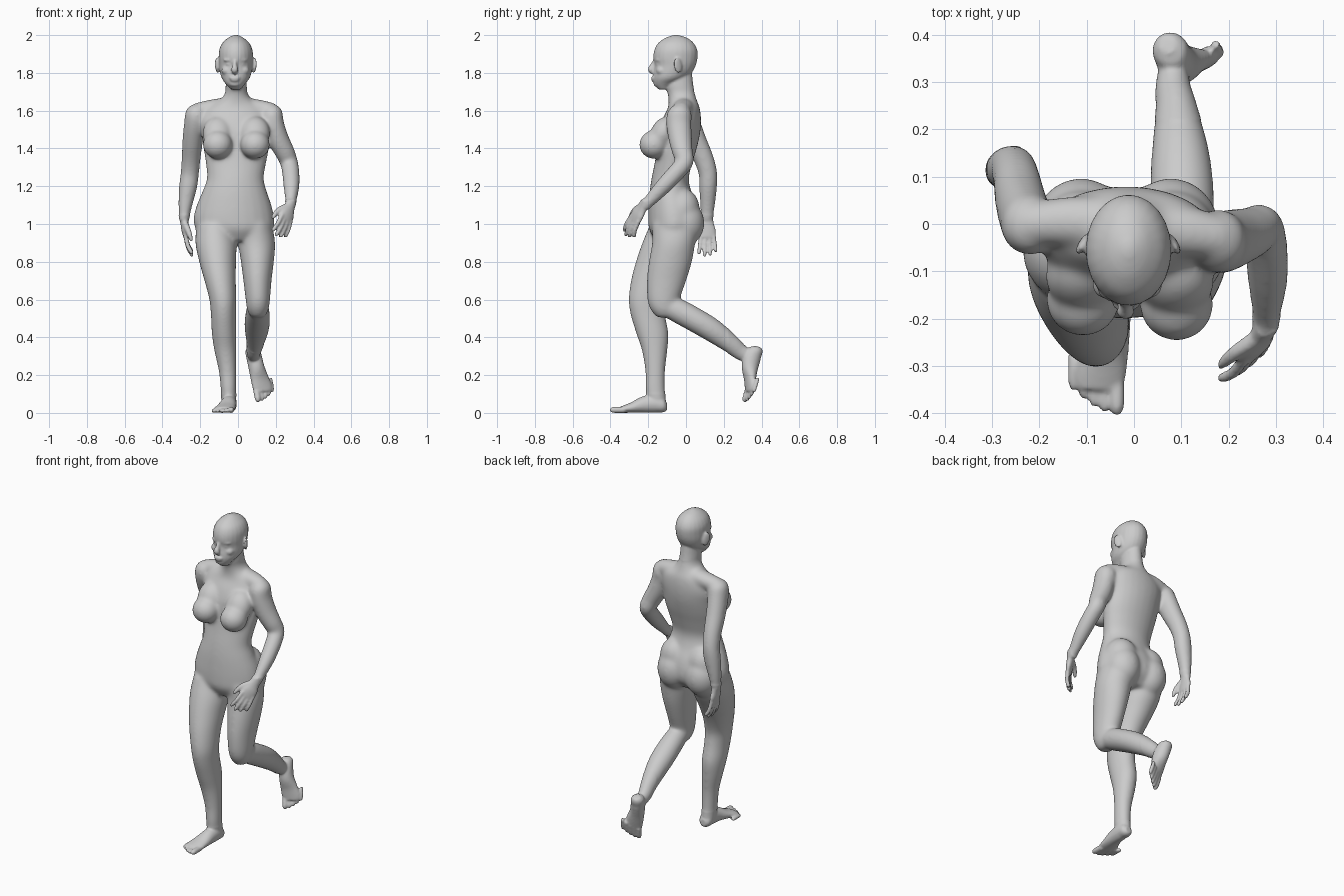
import bpy, bmesh, math
from mathutils import Vector, Matrix

bm = bmesh.new()
I = Matrix.Identity(4)


def frame(origin, x, z):
    """Matrix from an origin, a sideways hint and an up direction."""
    z = Vector(z).normalized()
    y = z.cross(Vector(x)).normalized()
    x = y.cross(z)
    m = Matrix((x, y, z)).transposed().to_4x4()
    m.translation = Vector(origin)
    return m


def spline(p, steps=5):
    """Catmull-Rom through section tuples."""
    out = []
    for i in range(len(p) - 1):
        a, b, c, d = p[max(i - 1, 0)], p[i], p[i + 1], p[min(i + 2, len(p) - 1)]
        for s in range(steps):
            t = s / steps
            out.append([0.5 * (2 * B + (C - A) * t + (2 * A - 5 * B + 4 * C - D) * t * t
                               + (3 * B - A - 3 * C + D) * t ** 3) for A, B, C, D in zip(a, b, c, d)])
    return out + [list(p[-1])]


def loft(sections, m=I, flat=False, hint=(1, 0, 0), n=24):
    """Skin of ellipses (x, y, z, a, b); level if flat, else square to the path."""
    pts = spline(sections)
    rings = []
    for i, (x, y, z, a, b) in enumerate(pts):
        u, v = Vector((1, 0, 0)), Vector((0, 1, 0))
        if not flat:
            t = (Vector(pts[min(i + 1, len(pts) - 1)][:3]) - Vector(pts[max(i - 1, 0)][:3])).normalized()
            v = t.cross(Vector(hint)).normalized()
            u = v.cross(t)
        rings.append([bm.verts.new(m @ (Vector((x, y, z)) + u * a * math.cos(k * math.tau / n)
                                        + v * b * math.sin(k * math.tau / n))) for k in range(n)])
    for r, q in zip(rings, rings[1:]):
        for k in range(n):
            bm.faces.new((r[k], r[(k + 1) % n], q[(k + 1) % n], q[k]))
    bm.faces.new(rings[0][::-1])
    bm.faces.new(rings[-1])


def levels(rows):
    """Level loft from rows of z, left x, right x, front y, back y."""
    loft([((l + r) / 2, (f + b) / 2, z, (r - l) / 2, (b - f) / 2) for z, l, r, f, b in rows], flat=True)


def blob(c, r, rx=0, rz=0):
    m = (Matrix.Translation(c) @ Matrix.Rotation(rz, 4, 'Z') @ Matrix.Rotation(rx, 4, 'X')
         @ Matrix.Diagonal((*r, 1)))
    bmesh.ops.create_uvsphere(bm, u_segments=24, v_segments=16, radius=1, matrix=m)


def hand(m, c):
    """Fingers along -z, thumb on +x, curling towards c * y."""
    loft([(0, 0, .03, .027, .027), (0, 0, -.02, .034, .021), (0, 0, -.06, .045, .019),
          (0, c * .003, -.1, .043, .014)], m)
    for i, ln in enumerate((.098, .11, .105, .085)):
        x = .033 - .022 * i
        loft([(x, 0, -.08, .0115, .013), (x * 1.2, c * .006, -.09 - ln * .5, .011, .0125),
              (x * 1.35, c * .022, -.09 - ln * .9, .01, .011), (x * 1.38, c * .028, -.09 - ln, .006, .006)], m, n=12)
    loft([(.015, 0, -.015, .018, .018), (.048, c * .014, -.055, .016, .016),
          (.062, c * .024, -.095, .013, .013), (.066, c * .028, -.12, .007, .007)], m, n=12)


def foot(m, s):
    """Heel at the origin, toes along -y, sole on z = 0, big toe on the s side."""
    loft([(0, -.002, .035, .018, .02), (0, -.02, .036, .036, .035), (0, -.06, .048, .04, .047),
          (-s * .004, -.12, .045, .042, .044), (-s * .016, -.18, .03, .05, .029),
          (-s * .026, -.225, .021, .054, .02), (-s * .028, -.25, .017, .048, .015)], m)
    for i, (y, r) in enumerate(((-.304, .016), (-.298, .012), (-.287, .0115), (-.272, .011), (-.254, .0105))):
        x = s * (.01 - .0225 * i - (.003 if i else 0))
        loft([(x, y + .08, r, r, r), (x, y + .02, r, r, r), (x, y, r * .8, r * .5, r * .5)], m, n=12)


# torso and neck
levels([(.91, -.15, .12, -.16, .02), (.97, -.222, .187, -.195, .07), (1.03, -.236, .192, -.2, .078),
        (1.10, -.219, .178, -.198, .062), (1.17, -.19, .154, -.193, .03), (1.24, -.165, .137, -.183, .015),
        (1.32, -.171, .149, -.167, .033), (1.40, -.183, .164, -.155, .057), (1.48, -.193, .165, -.15, .075),
        (1.55, -.203, .17, -.128, .08), (1.61, -.175, .15, -.098, .074), (1.65, -.105, .085, -.092, .06),
        (1.69, -.07, .052, -.098, .048), (1.74, -.065, .046, -.11, .038), (1.82, -.06, .04, -.11, .03)])
# collar line across the shoulders
loft([(-.22, 0, 1.598, .045, .043), (-.12, .005, 1.614, .055, .049), (-.01, -.01, 1.618, .06, .052),
      (.1, -.015, 1.612, .055, .049), (.185, -.03, 1.598, .045, .043)], hint=(0, 1, 0))
# breasts and buttocks
for x, y in ((-.108, -.16), (.09, -.17)):
    blob((x, y, 1.42), (.079, .078, .076))
    blob((x, y + .048, 1.48), (.08, .066, .095), -.45)
for x in (-.112, .078):
    blob((x, -.015, 1.005), (.104, .113, .125))
    blob((x, -.03, 1.07), (.1, .1, .12), -.3)

# head
levels([(1.712, -.035, .015, -.145, -.09), (1.74, -.064, .036, -.168, -.06), (1.77, -.085, .061, -.173, -.005),
        (1.80, -.095, .071, -.172, .03), (1.84, -.1, .076, -.166, .052), (1.88, -.102, .079, -.173, .061),
        (1.92, -.1, .077, -.168, .06), (1.955, -.085, .062, -.15, .043), (1.982, -.058, .034, -.115, .012),
        (1.996, -.032, .01, -.08, -.025), (2.001, -.016, -.006, -.06, -.045)])
# nose, lips and chin
loft([(-.016, -.162, 1.872, .01, .01), (-.017, -.175, 1.84, .012, .014), (-.018, -.186, 1.817, .019, .016),
      (-.018, -.174, 1.8, .014, .01)], n=16)
blob((-.017, -.17, 1.774), (.03, .016, .009))
blob((-.017, -.168, 1.762), (.026, .016, .009))
blob((-.016, -.15, 1.743), (.032, .022, .018))
# brows, eyes, cheeks and ears
for s in (-1, 1):
    blob((-.014 + s * .034, -.148, 1.868), (.032, .016, .01), 0, s * .35)
    blob((-.014 + s * .034, -.145, 1.846), (.017, .014, .01), 0, s * .3)
    blob((-.014 + s * .044, -.128, 1.812), (.03, .03, .026))
    blob((-.012 + s * .097, -.043, 1.84), (.009, .024, .042), .2, s * .5)

# right leg, standing forward
levels([(1.0, -.22, -.03, -.19, .06), (.9, -.226, -.008, -.232, .035), (.8, -.206, -.01, -.266, -.022),
        (.7, -.178, -.011, -.292, -.078), (.6, -.152, -.009, -.304, -.113), (.52, -.144, -.01, -.294, -.11),
        (.42, -.139, -.008, -.264, -.092), (.33, -.126, -.008, -.234, -.098), (.22, -.102, -.008, -.216, -.11),
        (.12, -.092, -.008, -.215, -.11), (.05, -.088, -.01, -.2, -.105)])
foot(Matrix.Translation((-.046, -.099, 0)), 1)

# left leg, lifted behind
levels([(1.0, 0, .18, -.18, .07), (.9, .001, .197, -.18, .05), (.8, .015, .19, -.197, .032),
        (.7, .028, .178, -.208, .002), (.6, .04, .17, -.205, -.033), (.545, .048, .162, -.187, -.045),
        (.505, .07, .14, -.155, -.07)])
loft([(.105, -.14, .565, .045, .04), (.105, -.06, .548, .06, .063), (.102, .06, .485, .068, .065),
      (.098, .15, .43, .062, .062), (.09, .24, .362, .045, .05), (.083, .285, .325, .038, .043),
      (.083, .335, .295, .03, .036)])
foot(frame((.06, .412, .34), (.93, .33, .07), (.29, -.887, .319)), -1)

# right arm, swinging back
loft([(-.205, -.01, 1.622, .035, .04), (-.217, -.005, 1.588, .06, .063), (-.229, .012, 1.53, .057, .066),
      (-.24, .05, 1.44, .055, .06), (-.248, .092, 1.35, .051, .054), (-.255, .116, 1.27, .049, .05),
      (-.264, .117, 1.2, .049, .048), (-.279, .114, 1.1, .038, .04), (-.286, .11, 1.02, .026, .032)])
hand(frame((-.286, .113, 1.025), (0, -1, 0), (-.1, 0, 1)), 1)

# left arm, swinging forward
loft([(.163, -.035, 1.622, .035, .04), (.175, -.035, 1.588, .06, .065), (.187, -.038, 1.53, .057, .067),
      (.213, -.03, 1.45, .057, .063), (.248, -.018, 1.38, .053, .055), (.269, -.007, 1.33, .048, .048),
      (.279, -.05, 1.275, .047, .047), (.283, -.12, 1.2, .043, .044), (.28, -.19, 1.125, .031, .034),
      (.277, -.22, 1.095, .027, .029)])
hand(frame((.275, -.225, 1.098), (-.6, -.5, .3), (.22, .48, .75)), -1)

# fuse all parts into one skin
bmesh.ops.recalc_face_normals(bm, faces=bm.faces)
rough = bpy.data.meshes.new("rough")
bm.to_mesh(rough)
bm.free()
body = bpy.data.objects.new("walking_figure", rough)
bpy.context.collection.objects.link(body)
remesh = body.modifiers.new("fuse", 'REMESH')
remesh.mode = 'VOXEL'
remesh.voxel_size = .006
remesh.use_smooth_shade = True
skin = bpy.data.meshes.new_from_object(body.evaluated_get(bpy.context.evaluated_depsgraph_get()))
body.modifiers.clear()
body.data = skin

# soften everything a little, and all but head, hands and feet a lot
trunk = body.vertex_groups.new(name="trunk")


def is_trunk(p):
    left_hand = p.x > .15 and p.y < -.19 and p.z < 1.13 and p.z > .93
    right_hand = p.x < -.215 and p.y > .03 and p.z < 1.05
    left_foot = p.y > .22 and p.z < .45
    return .1 < p.z < 1.71 and not (left_hand or right_hand or left_foot)


trunk.add([v.index for v in skin.vertices if is_trunk(v.co)], 1, 'REPLACE')
for name, count, group in (("soften_all", 5, ""), ("soften_trunk", 50, "trunk")):
    soft = body.modifiers.new(name, 'SMOOTH')
    soft.factor = .5
    soft.iterations = count
    soft.vertex_group = group
